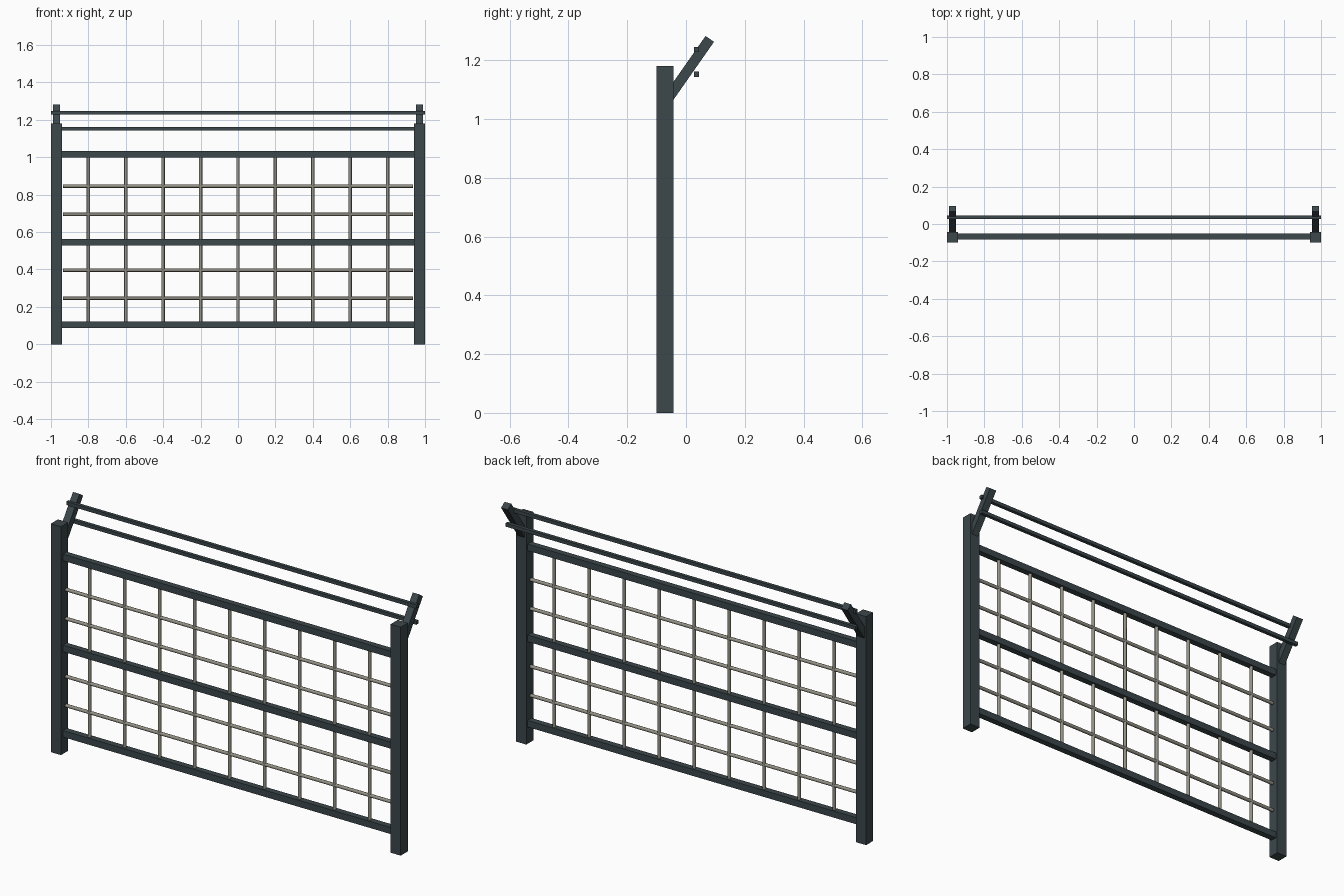
import bpy
import math
from mathutils import Vector

cube = bpy.data.objects.get("Cube")
if cube:
    bpy.data.objects.remove(cube, do_unlink=True)


def material(name, colour):
    m = bpy.data.materials.new(name)
    m.use_nodes = True
    m.diffuse_color = colour
    m.node_tree.nodes["Principled BSDF"].inputs["Base Color"].default_value = colour
    return m


STEEL = material("dark slate steel", (0.045, 0.063, 0.07, 1))
WIRE = material("warm grey wire", (0.30, 0.29, 0.24, 1))


def box(name, centre, size, mat, tilt=0.0):
    bpy.ops.mesh.primitive_cube_add(size=1, location=centre, rotation=(tilt, 0, 0))
    ob = bpy.context.object
    ob.name = name
    ob.scale = size
    ob.data.materials.append(mat)
    return ob


def rod(name, start, end, radius, mat):
    a, b = Vector(start), Vector(end)
    bpy.ops.mesh.primitive_cylinder_add(vertices=8, radius=radius, depth=(b - a).length,
                                        location=(a + b) / 2)
    ob = bpy.context.object
    ob.name = name
    ob.rotation_euler = (b - a).to_track_quat('Z', 'Y').to_euler()
    ob.data.materials.append(mat)
    bpy.ops.object.shade_smooth_by_angle(angle=math.radians(50))
    return ob


FENCE_Y = -0.068
LEAN = math.radians(35)

# Posts with leaning arms at the top
for side, s in (("left", 1), ("right", -1)):
    box(f"{side}_post", (s * 0.971, -0.071, 0.59), (0.058, 0.058, 1.18), STEEL)
    length = 0.25
    tip = Vector((s * 0.971, 0.081, 1.273))
    along = Vector((0, math.sin(LEAN), math.cos(LEAN)))
    box(f"{side}_arm", tip - along * length / 2, (0.038, 0.035, length), STEEL, -LEAN)

# Horizontal frame rails
for name, z in (("bottom", 0.104), ("middle", 0.545), ("top", 1.015)):
    box(f"{name}_rail", (0, FENCE_Y, z), (1.89, 0.032, 0.034), STEEL)

# Wires carried by the arms
for name, z in (("lower", 1.153), ("upper", 1.237)):
    box(f"{name}_arm_wire", (0, 0.036, z), (2.0, 0.018, 0.018), STEEL)

# Mesh infill
for i in range(9):
    x = (i - 4) * 0.2
    rod(f"vertical_bar_{i + 1}", (x, FENCE_Y, 0.104), (x, FENCE_Y, 1.015), 0.009, WIRE)
for i, z in enumerate((0.246, 0.396, 0.695, 0.845)):
    rod(f"horizontal_bar_{i + 1}", (-0.935, FENCE_Y, z), (0.935, FENCE_Y, z), 0.009, WIRE)
